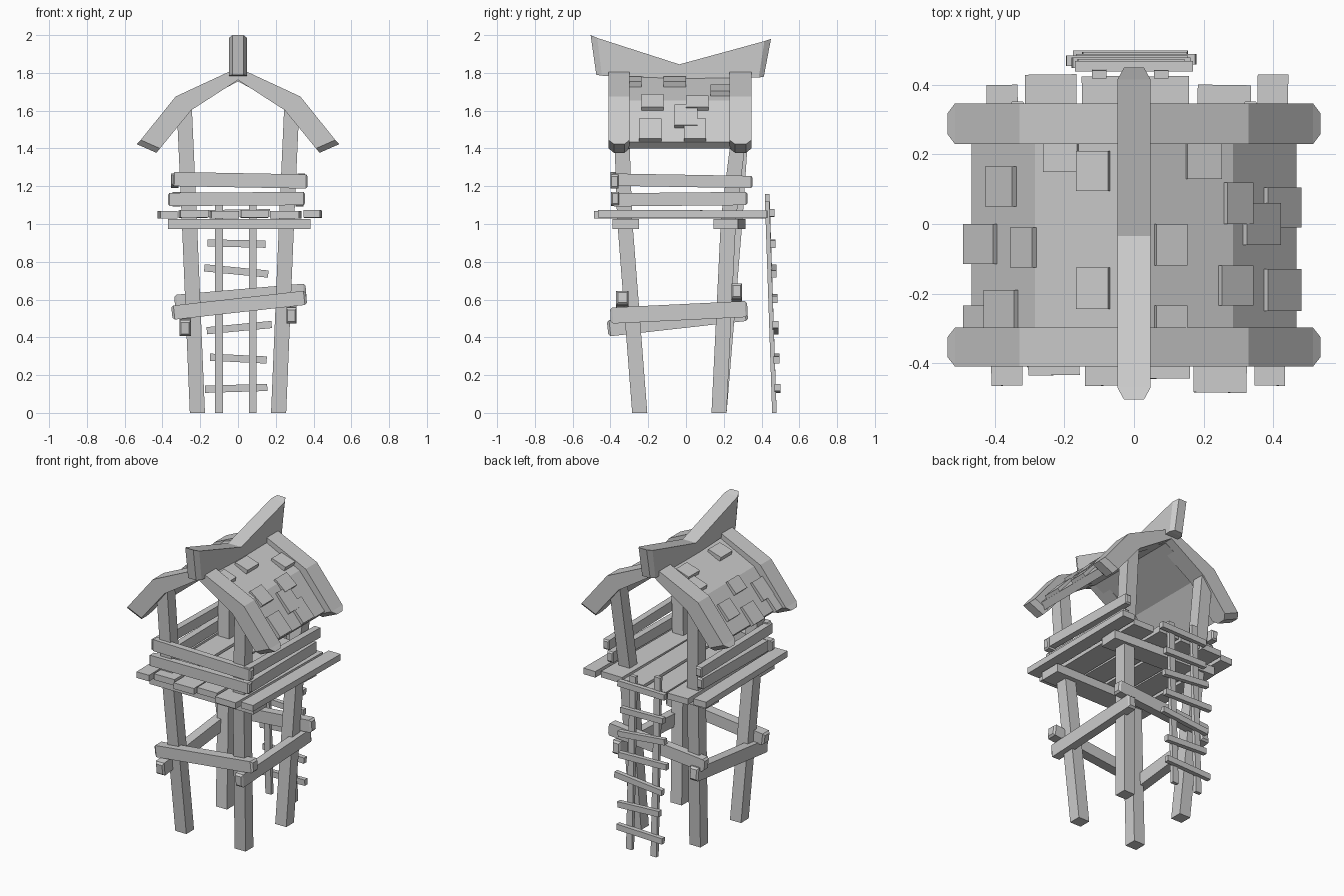
import bpy, bmesh
from mathutils import Vector as V


def loft(name, rings):
    """Skin a list of four-point rings and cap both ends."""
    bm = bmesh.new()
    vs = [[bm.verts.new(p) for p in r] for r in rings]
    for a, b in zip(vs, vs[1:]):
        for i in range(4):
            j = (i + 1) % 4
            bm.faces.new((a[i], a[j], b[j], b[i]))
    bm.faces.new(vs[0])
    bm.faces.new(vs[-1])
    bmesh.ops.recalc_face_normals(bm, faces=bm.faces)
    me = bpy.data.meshes.new(name)
    bm.to_mesh(me)
    bm.free()
    ob = bpy.data.objects.new(name, me)
    bpy.context.collection.objects.link(ob)
    return ob


def beam(name, a, b, w, h, taper=0.0):
    """Timber from a to b, w wide sideways, h deep; taper chamfers the ends."""
    a, b = V(a), V(b)
    d = (b - a).normalized()
    side = d.cross(V((0, 0, 1))).normalized()
    up = side.cross(d)

    def ring(c, k):
        return [c + side * (sx * w * k / 2) + up * (sz * h * k / 2)
                for sx, sz in ((-1, -1), (1, -1), (1, 1), (-1, 1))]
    if taper:
        rings = [ring(a, 0.72), ring(a + d * taper, 1), ring(b - d * taper, 1), ring(b, 0.72)]
    else:
        rings = [ring(a, 1), ring(b, 1)]
    return loft(name, rings)


def post(name, pts, w):
    """Upright square timber through the given points, cut level."""
    h = w / 2
    loft(name, [[(x - h, y - h, z), (x + h, y - h, z), (x + h, y + h, z), (x - h, y + h, z)]
                for x, y, z in pts])


def gable(name, pairs, y0, y1, chamfer=1.0):
    """Bent roof strip: (outer x, z, inner x, z) from apex to eave, both sides."""
    rings = []
    ym, hy = (y0 + y1) / 2, (y1 - y0) / 2
    path = [(-p[0], p[1], -p[2], p[3]) for p in reversed(pairs[1:])] + pairs
    for i, (ox, oz, ix, iz) in enumerate(path):
        k = chamfer if i in (0, len(path) - 1) else 1
        a, b = ym - hy * k, ym + hy * k
        rings.append([(ox, a, oz), (ox, b, oz), (ix, b, iz), (ix, a, iz)])
    loft(name, rings)


# Four leaning corner posts, bending at the platform
for sx, side in ((-1, "left"), (1, "right")):
    post(f"front_{side}_post", [(sx * .215, -.245, 0), (sx * .258, -.325, 1.03),
                                (sx * .285, -.345, 1.63)], .08)
    post(f"back_{side}_post", [(sx * .215, .175, 0), (sx * .258, .225 if sx > 0 else .26, 1.03),
                               (sx * .285, .30, 1.63)], .08)

# Crooked lower braces
beam("front_brace", (-.35, -.337, .53), (.362, -.337, .61), .065, .075, .012)
beam("back_brace", (-.335, .268, .585), (.36, .268, .645), .055, .08, .012)
beam("right_brace", (.283, -.40, .515), (.283, .325, .55), .055, .085, .012)
beam("left_brace", (-.28, -.415, .447), (-.28, .325, .53), .06, .085, .012)

# Platform joists and floor planks
beam("front_joist", (-.37, -.32, 1.0), (.385, -.32, 1.0), .14, .055)
beam("back_joist", (-.365, .25, 1.0), (.375, .21, 1.0), .13, .055)
planks = [(-.365, -.38, .09, -.465, .40), (-.23, -.24, .148, -.435, .43),
          (-.068, -.078, .145, -.465, .425), (.088, .085, .145, -.445, .425),
          (.247, .26, .153, -.485, .40), (.39, .40, .088, -.465, .43)]
for i, (xf, xb, w, yf, yb) in enumerate(planks):
    dz = .004 * (i % 2)
    beam(f"floor_plank_{i + 1}", (xf, yf, 1.05 + dz), (xb, yb, 1.048 + dz), w, .04)

# Railings on the front and both sides
beam("front_lower_rail", (-.37, -.375, 1.13), (.355, -.375, 1.135), .042, .07, .008)
beam("front_upper_rail", (-.345, -.378, 1.238), (.368, -.378, 1.225), .042, .075, .008)
for sx, side in ((-1, "left"), (1, "right")):
    beam(f"{side}_lower_rail", (sx * .325, -.39, 1.128), (sx * .325, .325, 1.135), .042, .07, .008)
    beam(f"{side}_upper_rail", (sx * .335, -.395, 1.235), (sx * .335, .352, 1.222), .042, .065, .008)

# Ladder at the back
for x, side in ((-.10, "left"), (.078, "right")):
    loft(f"ladder_{side}_rail", [[(x - .021, y - .012, z), (x + .021, y - .012, z),
                                  (x + .021, y + .012, z), (x - .021, y + .012, z)]
                                 for y, z in ((.468, 0), (.43, 1.16 if x < 0 else 1.12))])
rungs = [(-.175, .125, .155, .135), (-.148, .295, .152, .28), (-.165, .435, .178, .468),
         (-.195, .61, .155, .60), (-.178, .768, .16, .735), (-.162, .90, .145, .893),
         (-.17, 1.055, .17, 1.06)]
for i, (x0, z0, x1, z1) in enumerate(rungs):
    y = .489 - .033 * (z0 + z1) / 2
    beam(f"ladder_rung_{i + 1}", (x0, y, z0), (x1, y, z1), .03, .038)

# Bent roof shell and the heavy gable boards
gable("roof_shell", [(0, 1.795, 0, 1.755), (.285, 1.655, .262, 1.615), (.468, 1.435, .435, 1.40)],
      -.36, .29)
board = [(0, 1.828, 0, 1.762), (.33, 1.675, .247, 1.603), (.515, 1.445, .413, 1.40),
         (.537, 1.423, .432, 1.377)]
gable("front_gable_board", board, -.41, -.298, .5)
gable("back_gable_board", board, .23, .347, .5)


# Scattered shingles following the roof slope
def roof_z(x):
    return 1.795 - .491 * x if x < .285 else 1.655 - 1.2 * (x - .285)


shingles = [(1, .15, .257, .13, .25), (1, .26, .343, 0, .12), (1, .315, .42, -.06, .06),
            (1, .375, .48, -.01, .105), (1, .245, .343, -.235, -.12), (1, .375, .48, -.25, -.13),
            (1, .06, .157, -.12, 0), (1, .06, .157, -.35, -.235), (-1, .16, .265, .15, .27),
            (-1, .07, .17, .095, .21), (-1, .34, .427, .05, .165), (-1, .395, .49, -.115, 0),
            (-1, .283, .355, -.125, -.01), (-1, .07, .17, -.245, -.125),
            (-1, .335, .43, -.305, -.19), (-1, .395, .49, -.35, -.235)]
for i, (s, xa, xb, ya, yb) in enumerate(shingles):
    y = (ya + yb) / 2
    beam(f"shingle_{i + 1}", (s * xa, y, roof_z(xa) + .003), (s * (xb - .008), y, roof_z(xb) + .022),
         yb - ya, .028)

# Swooping ridge beam with chamfered ends
ridge = [(-.505, 2.0, -.475, 1.79, .6), (-.47, 1.985, -.445, 1.785, 1), (-.035, 1.845, -.035, 1.77, 1),
         (.415, 1.968, .385, 1.775, 1), (.45, 1.98, .412, 1.78, .6)]
loft("ridge_beam", [[(-.048 * k, ya, za), (.048 * k, ya, za), (.048 * k, yb, zb), (-.048 * k, yb, zb)]
                    for ya, za, yb, zb, k in ridge])
